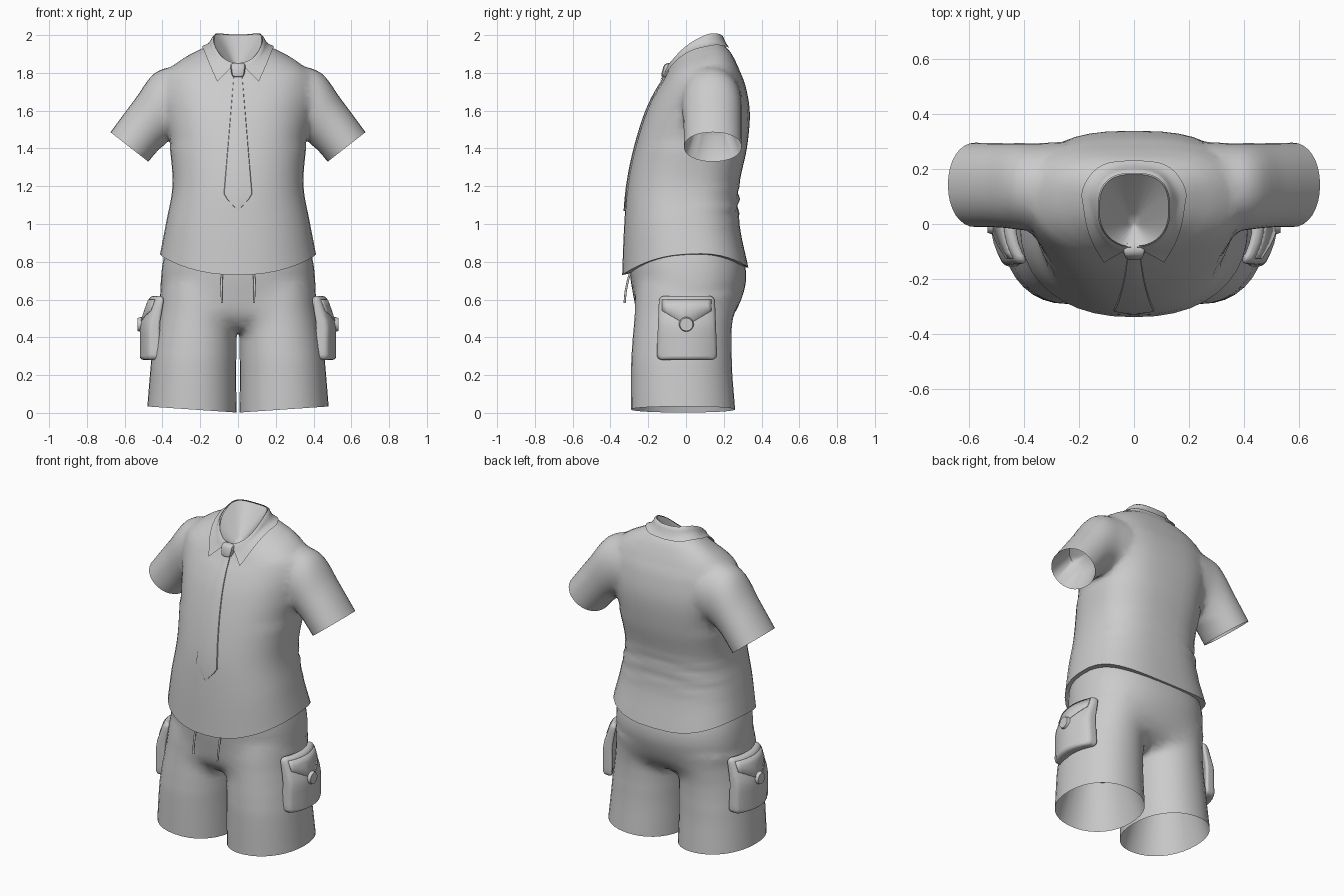
import bpy, bmesh
from math import sin, cos, pi, radians, copysign, exp
from mathutils import Vector
from mathutils.bvhtree import BVHTree

cube = bpy.data.objects.get("Cube")
if cube:
    bpy.data.objects.remove(cube, do_unlink=True)

GREY = (0.6, 0.6, 0.6, 1)
cloth = bpy.data.materials.new("grey cloth")
cloth.use_nodes = True
cloth.diffuse_color = GREY
cloth.node_tree.nodes["Principled BSDF"].inputs["Base Color"].default_value = GREY


def make(name, bm, angle=40):
    bmesh.ops.recalc_face_normals(bm, faces=bm.faces[:])
    mesh = bpy.data.meshes.new(name)
    bm.to_mesh(mesh)
    bm.free()
    mesh.materials.append(cloth)
    mesh.shade_smooth()
    mesh.set_sharp_from_angle(angle=radians(angle))
    ob = bpy.data.objects.new(name, mesh)
    bpy.context.collection.objects.link(ob)
    return ob


def spline(keys, steps):
    """Catmull-Rom through equal-length number tuples."""
    keys = [Vector(k) for k in keys]
    pts = [keys[0] * 2 - keys[1]] + keys + [keys[-1] * 2 - keys[-2]]
    out = []
    for p, q, r, s in zip(pts, pts[1:], pts[2:], pts[3:]):
        for i in range(steps):
            t = i / steps
            out.append(q + (r - p) * (t / 2) + (p * 2 - q * 5 + r * 4 - s) * (t * t / 2)
                       + (q * 3 - p - r * 3 + s) * (t ** 3 / 2))
    return out + [keys[-1]]


def ring_point(k, angle, front, back):
    """Point on a rounded ring; k = centre, half axis a, half axis b, lift of the a ends."""
    u, v = cos(angle), sin(angle)
    e = 2 / (front if v < 0 else back)
    p = (Vector(k[0:3]) + Vector(k[3:6]) * copysign(abs(u) ** e, u)
         + Vector(k[6:9]) * copysign(abs(v) ** e, v))
    p.z += k[9] * u * u
    return p


def loft(name, keys, steps, front, back, sides, sink, taper):
    """Tube through the ring keys; its last end is a hollow opening of the given depth."""
    bm = bmesh.new()
    rings = [[bm.verts.new(ring_point(k, 2 * pi * i / sides, front, back)) for i in range(sides)]
             for k in spline(keys, steps)]
    sink = Vector(sink)
    mid = sum((v.co for v in rings[-1]), Vector()) / sides
    rings.append([bm.verts.new(mid + (v.co - mid) * taper + sink) for v in rings[-1]])
    pairs = [(i, (i + 1) % sides) for i in range(sides)]
    for lo, hi in zip(rings, rings[1:]):
        for i, j in pairs:
            bm.faces.new((lo[i], lo[j], hi[j], hi[i]))
    for ring, extra in ((rings[0], Vector()), (rings[-1], sink * .15)):
        apex = bm.verts.new(sum((v.co for v in ring), Vector()) / sides + extra)
        for i, j in pairs:
            bm.faces.new((ring[i], ring[j], apex))
    return make(name, bm)


def level(yf, zf, yb, zb, w, side=None):
    """Ring key from its front point, back point, half width and side height."""
    mid = (zf + zb) / 2
    return (0, (yf + yb) / 2, mid, w, 0, 0, 0, (yb - yf) / 2, (zb - zf) / 2,
            0 if side is None else side - mid)


def weld(name, base, others, weight, rounds, shape=None):
    """Union the parts and soften the seams, fading out with the weight."""
    for ob in others:
        mod = base.modifiers.new("join", 'BOOLEAN')
        mod.operation, mod.solver, mod.object = 'UNION', 'EXACT', ob
    bpy.context.view_layer.update()
    ev = base.evaluated_get(bpy.context.evaluated_depsgraph_get())
    bm = bmesh.new()
    bm.from_mesh(ev.to_mesh())
    for ob in [base] + others:
        bpy.data.objects.remove(ob, do_unlink=True)
    bmesh.ops.remove_doubles(bm, verts=bm.verts[:], dist=0.004)
    for n in range(rounds):
        area = [v for v in bm.verts if weight(v.co) > n / rounds]
        bmesh.ops.smooth_vert(bm, verts=area, factor=0.5, use_axis_x=True,
                              use_axis_y=True, use_axis_z=True)
    if shape:
        for v in bm.verts:
            shape(v.co)
    return make(name, bm, 60)


# Shirt: torso with two sleeves
NECK = level(-.08, 1.85, .18, 2.0, .126, 1.972)
torso = loft("torso", [
    level(-.338, .73, .33, .77, .413, .84),
    level(-.328, .98, .285, .99, .38, 1.01),
    level(-.31, 1.2, .282, 1.2, .347),
    level(-.27, 1.4, .322, 1.4, .36),
    level(-.215, 1.58, .338, 1.58, .385),
    level(-.165, 1.69, .318, 1.72, .395),
    level(-.125, 1.755, .285, 1.81, .378, 1.805),
    level(-.105, 1.79, .258, 1.87, .31, 1.86),
    level(-.095, 1.81, .235, 1.91, .22, 1.902),
    level(-.088, 1.83, .205, 1.945, .145, 1.935),
    NECK], 6, 2.25, 2.7, 40, (0, -.04, -.12), .2)
sleeves = [loft("sleeve", [
    (s * .25, .135, 1.66, s * .01, 0, .165, 0, .165, 0, 0),
    (s * .385, .135, 1.632, s * .035, 0, .188, 0, .162, 0, 0),
    (s * .482, .14, 1.527, s * .066, 0, .13, 0, .153, 0, 0),
    (s * .575, .142, 1.408, s * .1, 0, .078, 0, .153, 0, 0)],
    5, 2.1, 2.1, 32, (-s * .11, 0, .14), .85) for s in (1, -1)]


def waist_folds(co):
    if co.y > 0 and co.z < 1.4:
        co.y += .009 * sin((co.z - .02 * cos(co.x * 9)) * 75) * exp(-((co.z - 1.11) / .08) ** 2)


shirt = weld("shirt", torso, sleeves,
             lambda p: 1 - abs(abs(p.x) - .35) / .13 if p.z > 1.42 else 0, 7, waist_folds)

# Shorts: hips with two legs
hips = loft("hips", [
    level(-.15, .42, .12, .42, .3),
    level(-.25, .5, .245, .5, .39),
    level(-.283, .61, .305, .61, .418),
    level(-.3, .74, .322, .74, .409),
    level(-.295, .95, .265, .95, .365)], 5, 2.35, 2.4, 40, (0, 0, -.03), .9)


def leg_ring(s, x0, x1, yf, yb, z, tilt=0):
    return (s * (x0 + x1) / 2, (yf + yb) / 2, z, s * (x1 - x0) / 2, 0, tilt,
            0, (yb - yf) / 2, 0, 0)


legs = [loft("leg", [
    leg_ring(s, .08, .34, -.2, .2, .82),
    leg_ring(s, .02, .414, -.272, .27, .62),
    leg_ring(s, .004, .442, -.286, .248, .44),
    leg_ring(s, .01, .462, -.29, .243, .25),
    leg_ring(s, .008, .48, -.29, .26, .018, .016)],
    6, 2.15, 2.15, 36, (0, 0, .34), .86) for s in (1, -1)]
shorts = weld("shorts", hips, legs, lambda p: 1 - abs(p.z - .54) / .25, 14)

# Surface used to lay the collar and tie on the shirt
bm = bmesh.new()
bm.from_mesh(shirt.data)
tree = BVHTree.FromBMesh(bm)
bm.free()


def rest(p, gap):
    loc, nor, _, _ = tree.find_nearest(p)
    return loc + nor * gap if (p - loc).dot(nor) < gap else p


def sheet(name, rows):
    bm = bmesh.new()
    grid = [[bm.verts.new(p) for p in row] for row in rows]
    for r, q in zip(grid, grid[1:]):
        for i in range(len(r) - 1):
            bm.faces.new((r[i], r[i + 1], q[i + 1], q[i]))
    bmesh.ops.remove_doubles(bm, verts=bm.verts[:], dist=.0005)
    return make(name, bm)


# Folded collar with two points, its inner edge following the neck rim
outer = spline([(.11, -.14, 1.755), (.145, -.07, 1.83), (.175, .05, 1.908),
                (.178, .13, 1.925), (.11, .21, 1.93), (0, .23, 1.93)], 5)
inner = []
for i in range(len(outer)):
    p = ring_point(NECK, radians(-87 + 177 * i / 25), 2.25, 2.7)
    inner.append(Vector((p.x * 1.03, .05 + (p.y - .05) * 1.03, p.z + .003)))
for s, side in ((1, "left"), (-1, "right")):
    rows = []
    for a, b in zip(inner, outer):
        row = [a] + [rest(a.lerp(b, t / 7), .012) for t in range(1, 8)]
        rows.append([Vector((s * p.x, p.y, p.z)) for p in row])
    sheet(side + "_collar", rows)

# Tie blade with pointed end
rows = []
for i in range(25):
    z = 1.79 - .72 * i / 24
    half = .022 + .055 * (1.79 - z) / .64 if z > 1.15 else .077 * (z - 1.07) / .08
    row = []
    for t in (-1, -.95, -.5, 0, .5, .95, 1):
        hit = tree.ray_cast(Vector((t * half, -1, z)), Vector((0, 1, 0)))[0]
        row.append(hit + Vector((0, .002 if abs(t) == 1 else -.006 - .002 * (1 - abs(t)), 0)))
    rows.append(row)
sheet("tie", rows)

# Tie knot
bm = bmesh.new()
bmesh.ops.create_cube(bm, size=1)
for v in bm.verts:
    v.co = Vector((v.co.x * (.075 + .02 * v.co.z), v.co.y * .05 - .1 + .02 * v.co.z,
                   1.814 + v.co.z * .075))
bmesh.ops.bevel(bm, geom=bm.edges[:], offset=.018, segments=2, affect='EDGES', profile=.5)
make("tie_knot", bm)


# Cargo pockets: pouch, pointed flap and button, curved around the leg
def wrap(bm, s, lift):
    for v in bm.verts:
        d, y, z = v.co
        drop = min(1, (.62 - z) / .15)
        v.co = Vector((s * (.425 + .03 * drop + d * (.04 + .025 * drop) + lift - 2 * y * y),
                       y + .005, z))


for s, side in ((1, "left"), (-1, "right")):
    bm = bmesh.new()
    bmesh.ops.create_cube(bm, size=1)
    for v in bm.verts:
        v.co = Vector((v.co.x + .5, v.co.y * (.308 - .026 * v.co.z), .45 + v.co.z * .338))
    corners = [e for e in bm.edges if abs(e.verts[0].co.x - e.verts[1].co.x) > .5]
    bmesh.ops.bevel(bm, geom=corners, offset=.028, segments=4, affect='EDGES', profile=.5)
    for axis in (1, 2):
        for n in range(1, 8):
            co, no = Vector((0, 0, .45)), Vector((0, 0, 0))
            co[axis] += (n / 8 - .5) * .3
            no[axis] = 1
            bmesh.ops.bisect_plane(bm, geom=bm.verts[:] + bm.edges[:] + bm.faces[:],
                                   plane_co=co, plane_no=no)
    wrap(bm, s, 0)
    pouch = make(side + "_pocket", bm, 70)
    mod = pouch.modifiers.new("round", 'BEVEL')
    mod.width, mod.segments, mod.limit_method = .02, 3, 'ANGLE'
    mod.angle_limit = radians(50)

    bm = bmesh.new()
    cols = []
    for i in range(13):
        t = i / 6 - 1
        cols.append([bm.verts.new((1, t * .13, z)) for z in (.6, .565, .54 - .075 * (1 - abs(t)))])
    for a, b in zip(cols, cols[1:]):
        for i in range(2):
            bm.faces.new((a[i], a[i + 1], b[i + 1], b[i]))
    wrap(bm, s, .001)
    flap = make(side + "_pocket_flap", bm)
    mod = flap.modifiers.new("thickness", 'SOLIDIFY')
    mod.thickness, mod.offset = .005, 0

    bm = bmesh.new()
    bmesh.ops.create_cone(bm, cap_ends=True, segments=20, radius1=.04, radius2=.034, depth=.02)
    for v in bm.verts:
        v.co = Vector((s * (.522 + v.co.z), v.co.y + .002, .468 + v.co.x))
    make(side + "_pocket_button", bm)

    # Drawstring
    path = bpy.data.curves.new(side + "_drawstring", 'CURVE')
    path.dimensions, path.bevel_depth, path.bevel_resolution = '3D', .006, 2
    path.use_fill_caps = True
    line = path.splines.new('POLY')
    pts = [(.082, -.29, .76), (.087, -.308, .7), (.086, -.32, .64), (.085, -.325, .582)]
    line.points.add(len(pts) - 1)
    for point, (x, y, z) in zip(line.points, pts):
        point.co = (s * x, y, z, 1)
    path.materials.append(cloth)
    bpy.context.collection.objects.link(bpy.data.objects.new(side + "_drawstring", path))
